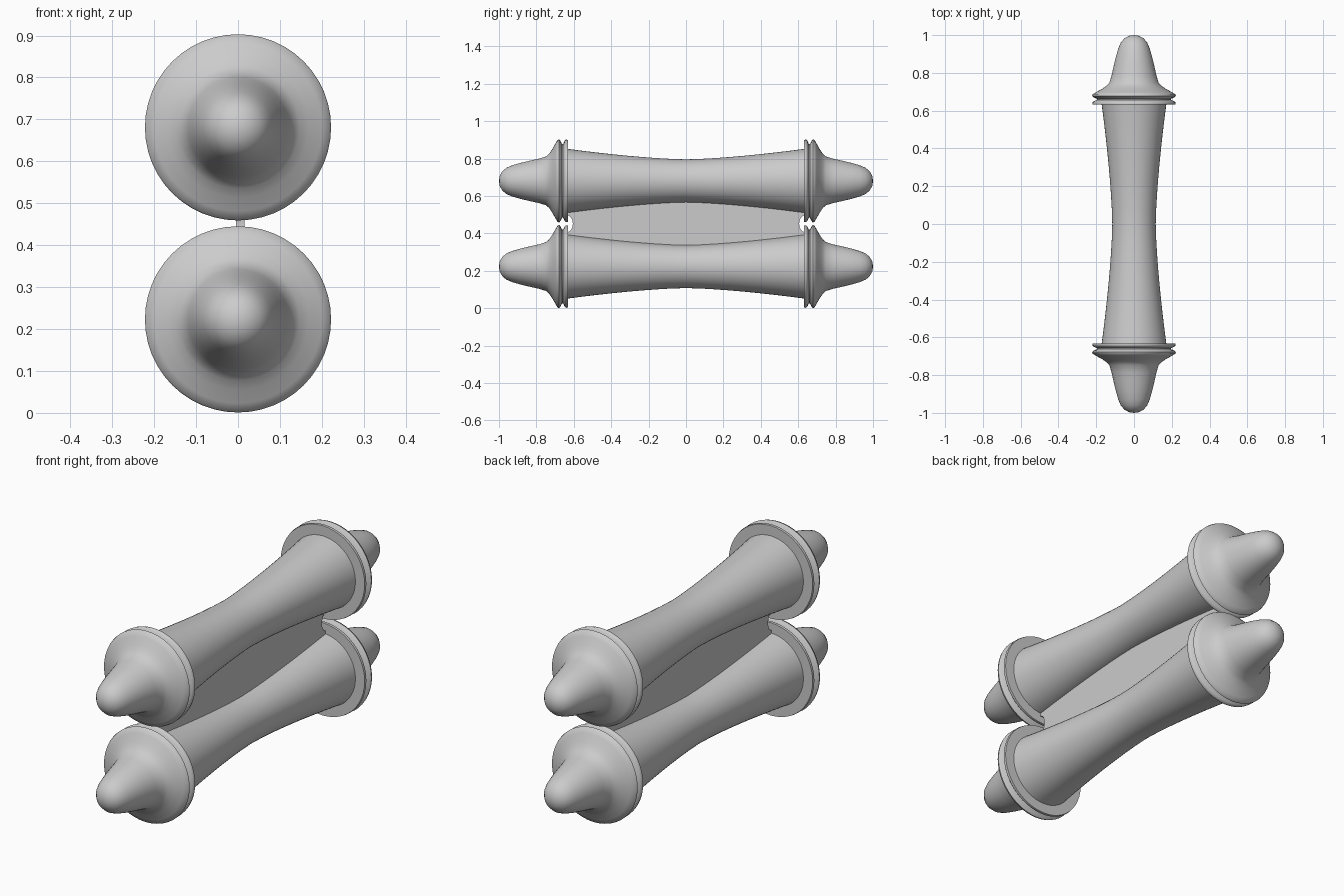
import bpy, bmesh, math

if "Cube" in bpy.data.objects:
    bpy.data.objects.remove(bpy.data.objects["Cube"])

SEG = 48
UPPER_Z, LOWER_Z = 0.681, 0.223


def finish(name, bm, angle):
    bmesh.ops.recalc_face_normals(bm, faces=bm.faces)
    me = bpy.data.meshes.new(name)
    bm.to_mesh(me)
    bm.free()
    ob = bpy.data.objects.new(name, me)
    bpy.context.collection.objects.link(ob)
    bpy.ops.object.select_all(action='DESELECT')
    ob.select_set(True)
    bpy.context.view_layer.objects.active = ob
    bpy.ops.object.shade_smooth_by_angle(angle=math.radians(angle))
    return ob


def lathe(name, profile, z, side=1, angle=40):
    """Spin (radius, y) points around the y axis at height z."""
    bm = bmesh.new()
    vs = [bm.verts.new((r, y * side, 0)) for r, y in profile]
    edges = [bm.edges.new(p) for p in zip(vs, vs[1:])]
    bmesh.ops.spin(bm, geom=vs + edges, cent=(0, 0, 0), axis=(0, 1, 0),
                   angle=math.tau, steps=SEG, use_merge=False)
    bmesh.ops.remove_doubles(bm, verts=bm.verts, dist=1e-5)
    bmesh.ops.translate(bm, verts=bm.verts, vec=(0, 0, z))
    return finish(name, bm, angle)


# Waisted paper roll
roll = []
for i in range(17):
    t = -1 + i / 8
    roll.append((0.115 + 0.057 * abs(t) ** 1.5, 0.64 * t))

# Knob with a double-rimmed flange
knob = [(0, 0.632), (0.219, 0.632), (0.221, 0.642), (0.214, 0.649),
        (0.197, 0.657), (0.197, 0.663), (0.214, 0.671), (0.222, 0.678),
        (0.219, 0.687), (0.200, 0.698), (0.168, 0.716), (0.146, 0.731),
        (0.131, 0.747), (0.119, 0.785), (0.108, 0.835), (0.096, 0.885),
        (0.083, 0.93), (0.070, 0.96), (0.052, 0.982), (0.027, 0.996), (0, 1.0)]

for label, z in (("upper", UPPER_Z), ("lower", LOWER_Z)):
    lathe(label + "_roll", roll, z)
    lathe(label + "_front_knob", knob, z, -1, 60)
    lathe(label + "_back_knob", knob, z, 1, 60)

# Sheet stretched between the rolls, with a round bite in each end
mid = (UPPER_Z + LOWER_Z) / 2
bite = [(0.635 - 0.03 * math.cos(a), mid + 0.045 * math.sin(a))
        for a in (math.pi * (-0.5 + i / 8) for i in range(9))]
right = [(0.635, LOWER_Z)] + bite + [(0.635, UPPER_Z)]
outline = right + [(-y, z) for y, z in reversed(right)]
bm = bmesh.new()
face = bm.faces.new([bm.verts.new((-0.005, y, z)) for y, z in outline])
ext = bmesh.ops.extrude_face_region(bm, geom=[face])
bmesh.ops.translate(bm, vec=(0.02, 0, 0),
                    verts=[g for g in ext["geom"] if isinstance(g, bmesh.types.BMVert)])
finish("paper_sheet", bm, 30)
